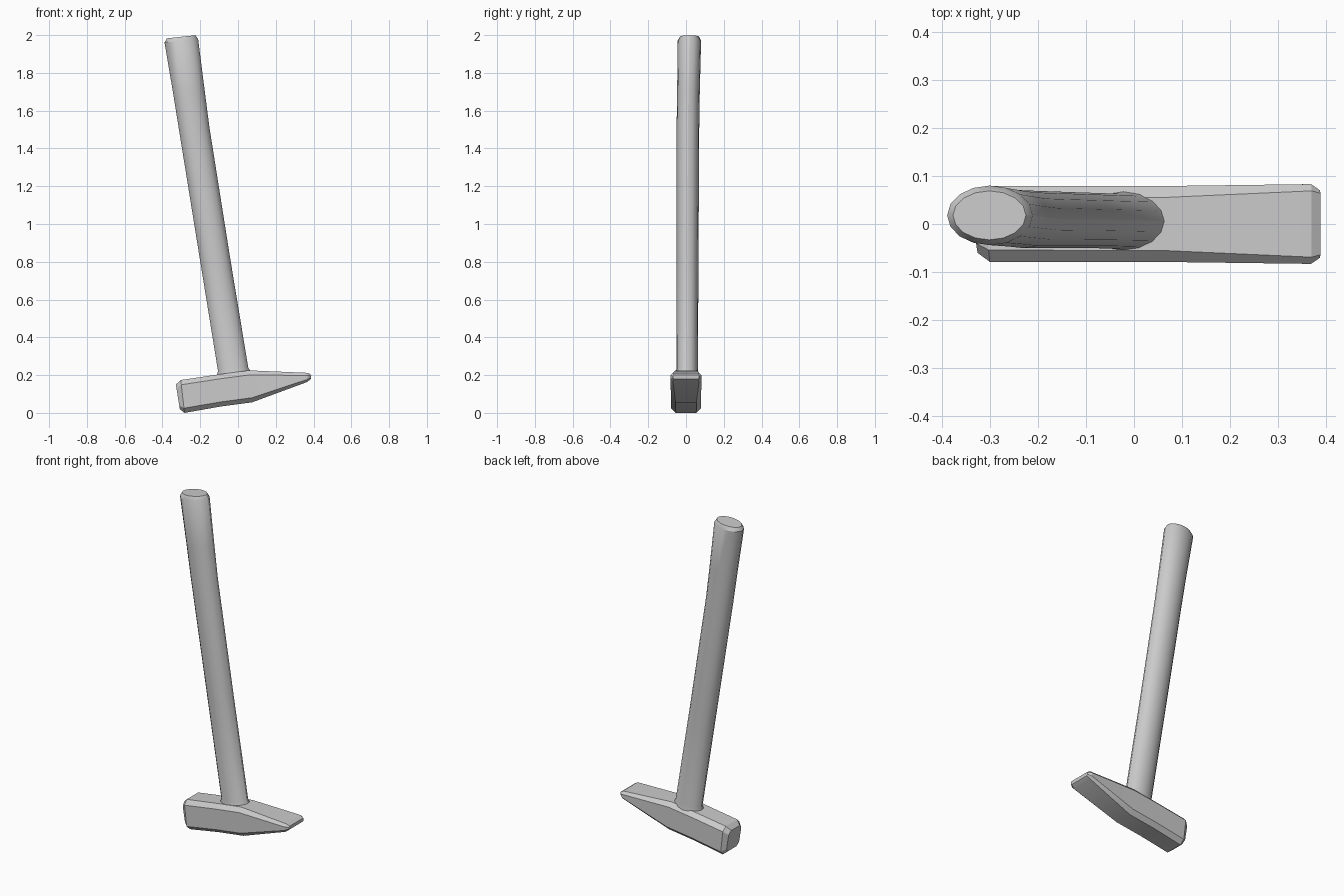
import bpy, bmesh, math
from math import sin, cos, tau

if "Cube" in bpy.data.objects:
    bpy.data.objects.remove(bpy.data.objects["Cube"])


def loft(name, rings):
    """Skin a list of equal-length rings and cap both ends."""
    bm = bmesh.new()
    loops = [[bm.verts.new(p) for p in ring] for ring in rings]
    n = len(loops[0])
    for a, b in zip(loops, loops[1:]):
        for i in range(n):
            j = (i + 1) % n
            bm.faces.new((a[i], a[j], b[j], b[i]))
    bm.faces.new(loops[0][::-1])
    bm.faces.new(loops[-1])
    bmesh.ops.recalc_face_normals(bm, faces=bm.faces)
    mesh = bpy.data.meshes.new(name)
    bm.to_mesh(mesh)
    bm.free()
    obj = bpy.data.objects.new(name, mesh)
    bpy.context.collection.objects.link(obj)
    bpy.context.view_layer.objects.active = obj
    obj.select_set(True)
    bpy.ops.object.shade_smooth_by_angle(angle=math.radians(28))
    obj.select_set(False)
    return obj


def block_ring(xb, zb, xt, zt, hy, c):
    """Chamfered rectangle whose lower and upper edges may sit at different x."""
    h = zt - zb
    outline = [(hy - c, 0), (hy, c), (hy, h - c), (hy - c, h)]
    outline += [(-y, z) for y, z in reversed(outline)]
    return [(xb + (xt - xb) * z / h, y, zb + z) for y, z in outline]


def oval_ring(x, y, z, rx, ry, tilt, sides=16):
    """Oval section leaning with the handle axis."""
    return [(x + rx * cos(tau * i / sides),
             y + ry * sin(tau * i / sides),
             z + tilt * rx * cos(tau * i / sides)) for i in range(sides)]


# Head: square striking face on the left, wedge peen on the right
loft("hammer_head", [block_ring(*s) for s in (
    (-0.308, 0.020, -0.329, 0.150, 0.060, 0.020),
    (-0.283, 0.000, -0.303, 0.174, 0.079, 0.025),
    (-0.090, 0.034, -0.100, 0.204, 0.079, 0.024),
    (0.075, 0.056, 0.058, 0.225, 0.079, 0.024),
    (0.365, 0.163, 0.370, 0.212, 0.083, 0.014),
    (0.387, 0.180, 0.388, 0.201, 0.070, 0.006),
)])

# Handle: leaning oval shaft with a small flare at the head and a swollen grip
loft("handle", [oval_ring(*s) for s in (
    (-0.020, 0.005, 0.190, 0.096, 0.064, 0.12),
    (-0.026, 0.006, 0.232, 0.080, 0.057, 0.12),
    (-0.119, 0.008, 0.800, 0.079, 0.058, 0.13),
    (-0.231, 0.010, 1.500, 0.080, 0.060, 0.13),
    (-0.260, 0.013, 1.700, 0.083, 0.060, 0.13),
    (-0.300, 0.018, 1.970, 0.089, 0.062, 0.10),
    (-0.301, 0.018, 1.991, 0.076, 0.051, 0.11),
)])
